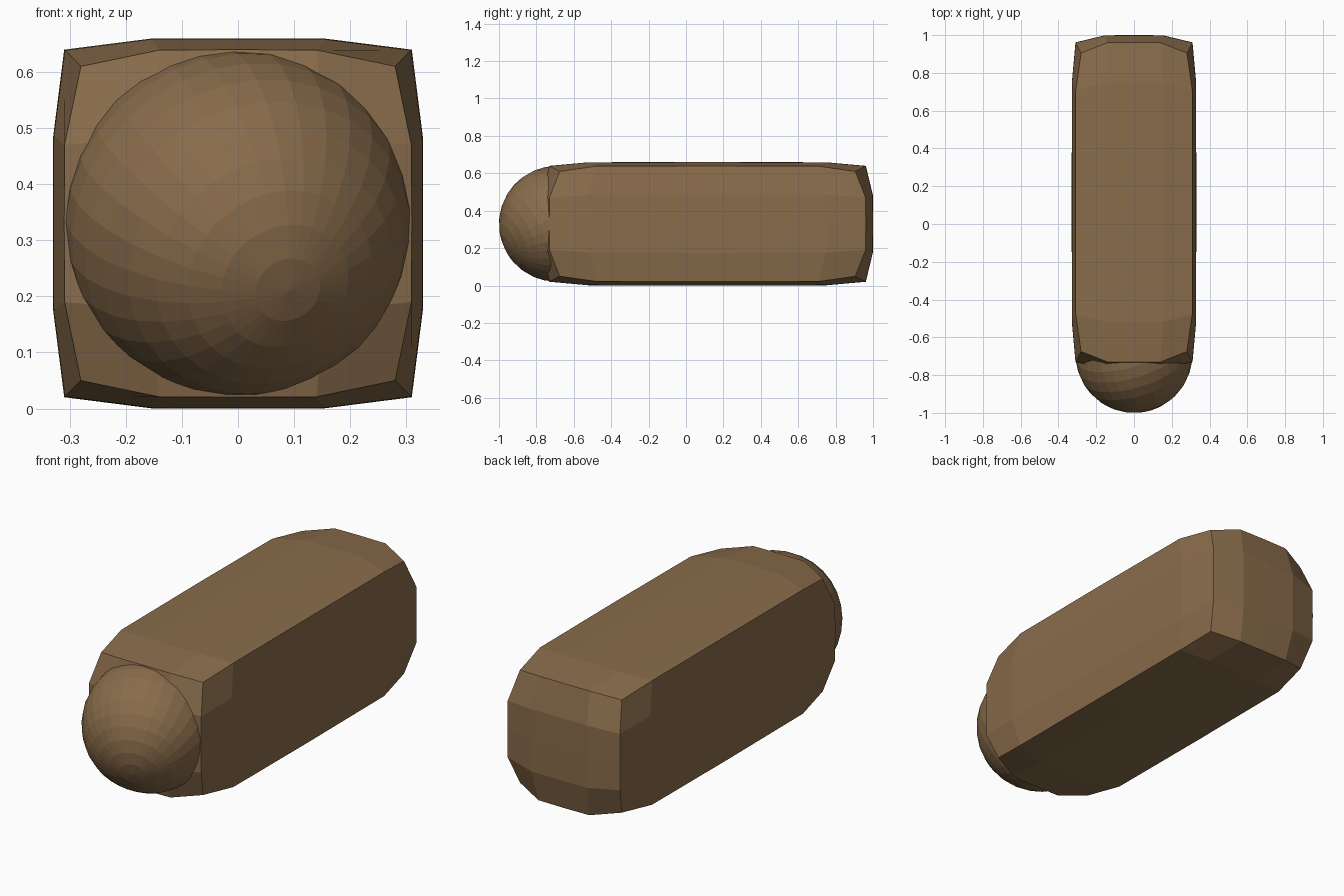
import bpy, bmesh, math
from mathutils import Vector

if "Cube" in bpy.data.objects:
    bpy.data.objects.remove(bpy.data.objects["Cube"])

mat = bpy.data.materials.new("brown")
mat.diffuse_color = (0.25, 0.15, 0.07, 1)
mat.use_nodes = True
mat.node_tree.nodes["Principled BSDF"].inputs["Base Color"].default_value = mat.diffuse_color


def add_object(name, bm):
    bmesh.ops.recalc_face_normals(bm, faces=bm.faces)
    mesh = bpy.data.meshes.new(name)
    bm.to_mesh(mesh)
    bm.free()
    mesh.materials.append(mat)
    obj = bpy.data.objects.new(name, mesh)
    bpy.context.collection.objects.link(obj)
    return obj


def half_size(corner, centre, a, b):
    # each side swells from its corners towards its middle
    return corner + (centre - corner) * ((a + b) / 2) ** 0.75


# Body: long box with a coarse grid and softly swollen sides
bm = bmesh.new()
bmesh.ops.create_cube(bm, size=2)
bmesh.ops.subdivide_edges(bm, edges=bm.edges[:], cuts=3, use_grid_fill=True)
for v in bm.verts:
    u, s, w = v.co
    if abs(abs(s) - 0.5) < 0.01:
        s *= 1.5
    fu, fs, fw = 1 - abs(u) ** 5, 1 - abs(s) ** 10, 1 - abs(w) ** 5
    v.co = (u * half_size(0.28, 0.33, fs, fw),
            s * half_size(0.79, 0.885, fu, fw),
            w * half_size(0.28, 0.33, fu, fs))
body = add_object("body", bm)
body.location = (0, 0.115, 0.33)

# Rounded nose: tilted sphere cut flat at the back
bm = bmesh.new()
bmesh.ops.create_uvsphere(bm, u_segments=32, v_segments=16, radius=0.31)
pole = Vector((0.09, -0.27, -0.12)).normalized()
turn = Vector((0, 0, 1)).rotation_difference(pole).to_matrix()
bmesh.ops.rotate(bm, cent=(0, 0, 0), matrix=turn, verts=bm.verts)
cut = bmesh.ops.bisect_plane(bm, geom=bm.verts[:] + bm.edges[:] + bm.faces[:],
                             plane_co=(0, -0.02, 0), plane_no=(0, 1, 0),
                             clear_outer=True)
rim = [e for e in cut["geom_cut"] if isinstance(e, bmesh.types.BMEdge)]
bmesh.ops.contextual_create(bm, geom=rim)
nose = add_object("nose", bm)
nose.location = (0, -0.69, 0.33)
